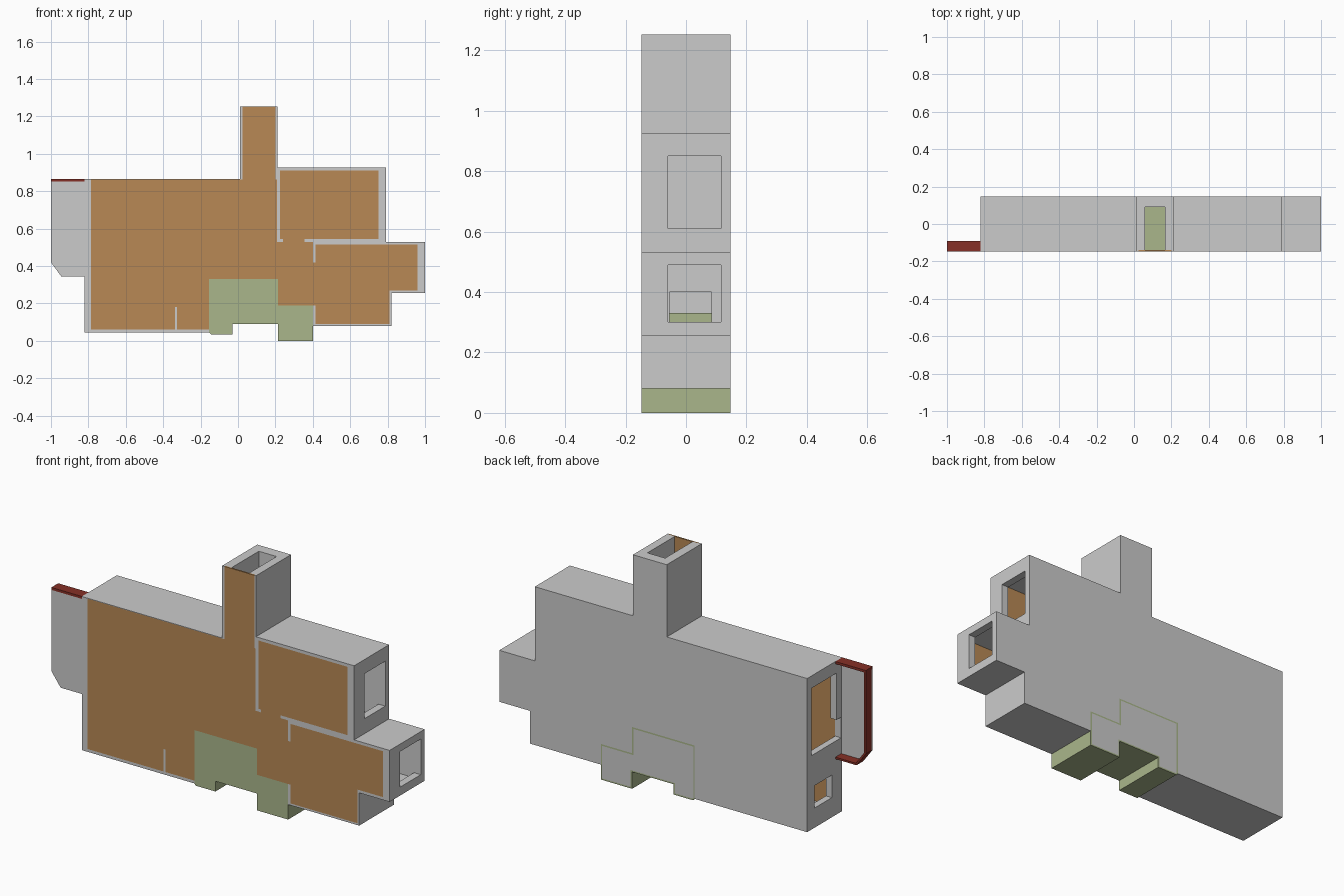
import bpy, bmesh

if "Cube" in bpy.data.objects:
    bpy.data.objects.remove(bpy.data.objects["Cube"])

FRONT, BACK, PANEL = -0.148, 0.148, -0.14


def material(name, rgb):
    m = bpy.data.materials.new(name)
    m.diffuse_color = (*rgb, 1)
    m.use_nodes = True
    m.node_tree.nodes["Principled BSDF"].inputs["Base Color"].default_value = m.diffuse_color
    return m


BROWN = material("brown", (0.48, 0.25, 0.09))
GREEN = material("green", (0.40, 0.47, 0.26))
RED = material("red", (0.24, 0.03, 0.02))


def prism(name, profile, y0, y1, mat=None):
    """Extrude an x-z profile from y0 to y1."""
    bm = bmesh.new()
    face = bm.faces.new([bm.verts.new((x, y0, z)) for x, z in profile])
    ext = bmesh.ops.extrude_face_region(bm, geom=[face])
    for v in ext["geom"]:
        if isinstance(v, bmesh.types.BMVert):
            v.co.y = y1
    bmesh.ops.recalc_face_normals(bm, faces=bm.faces)
    me = bpy.data.meshes.new(name)
    bm.to_mesh(me)
    bm.free()
    ob = bpy.data.objects.new(name, me)
    bpy.context.collection.objects.link(ob)
    if mat:
        me.materials.append(mat)
    return ob


def rect(x0, x1, z0, z1):
    return [(x0, z0), (x1, z0), (x1, z1), (x0, z1)]


def cut(target, profile, y0, y1):
    cutter = prism("cutter", profile, y0, y1)
    cutter.hide_render = True
    mod = target.modifiers.new("cut", 'BOOLEAN')
    mod.operation, mod.solver, mod.object = 'DIFFERENCE', 'EXACT', cutter
    bpy.context.view_layer.objects.active = target
    bpy.ops.object.modifier_apply(modifier=mod.name)
    bpy.data.objects.remove(cutter)


# House outline, notched where the green basement sits
shell = prism("house_shell", [
    (-.82, .045), (-.82, .866), (.01, .866), (.01, 1.252), (.21, 1.252),
    (.21, .926), (.79, .926), (.79, .53), (1, .53), (1, .255), (.82, .255),
    (.82, .08), (.40, .08), (.40, .19), (.215, .19), (.215, .33),
    (-.155, .33), (-.155, .045)], FRONT, BACK)

# Room outlines
low_wall = [(.215, .53), (.40, .53), (.40, .19), (.215, .19), (.215, .33),
            (-.155, .33), (-.155, .06), (-.325, .06), (-.325, .18),
            (-.337, .18), (-.337, .06), (-.785, .06)]
main_room = low_wall + [(-.785, .85), (.215, .85)]
main_front = low_wall + [(-.785, .863), (.025, .863), (.025, 1.252),
                         (.2, 1.252), (.2, .863), (.208, .863), (.208, .53)]
upper_room = [(.225, .545), (.24, .545), (.24, .53), (.355, .53),
              (.355, .545), (.75, .545), (.75, .91), (.225, .91)]
lower_room = [(.415, .09), (.81, .09), (.81, .27), (.96, .27), (.96, .515),
              (.415, .515)]
lower_front = lower_room + [(.415, .42), (.40, .42), (.40, .19), (.415, .19)]
main_front = main_front[1:-1] + [(.208, .53), (.40, .53)]

# Hollow rooms and chimney flue, then recess the front
for room in (main_room, upper_room, lower_room):
    cut(shell, room, PANEL, .12)
cut(shell, rect(.06, .165, .80, 1.3), PANEL - .004, .09)
fronts = (("main_room_front", main_front), ("upper_room_front", upper_room),
          ("lower_room_front", lower_front))
for name, profile in fronts:
    cut(shell, profile, -.2, PANEL)
    prism(name, profile, FRONT, PANEL, BROWN)

# Windows and inner door
cut(shell, rect(.70, .85, .61, .85), -.06, .115)
cut(shell, rect(.92, 1.1, .30, .49), -.06, .115)
cut(shell, rect(.38, .45, .20, .40), -.055, .085)
cut(shell, rect(-.9, -.75, .15, .27), -.06, .085)
cut(shell, rect(-.9, -.75, .44, .80), -.10, .11)
cut(shell, rect(-.9, -.75, .44, .55), -.138, -.09)

# Green basement: open tray with a grey back inside it
basement = prism("basement", [
    (-.155, .33), (.215, .33), (.215, .19), (.40, .19), (.40, 0), (.215, 0),
    (.215, .09), (-.03, .09), (-.03, .035), (-.145, .035), (-.155, .045)],
    FRONT, BACK, GREEN)
inner = [(-.147, .322), (.207, .322), (.207, .182), (.392, .182), (.392, .008),
         (.223, .008), (.223, .098), (-.038, .098), (-.038, .043),
         (-.142, .043), (-.147, .048)]
cut(basement, inner, PANEL, .2)
prism("basement_back", inner, .12, BACK)

# Side wing: grey plate edged by a red rim
prism("wing_plate", [(-1, .853), (-1, .42), (-.945, .345), (-.82, .345),
                     (-.82, .853)], FRONT, PANEL)
prism("wing_rim", [(-1, .853), (-1, .42), (-.945, .345), (-.82, .345),
                   (-.82, .355), (-.94, .355), (-.99, .424), (-.99, .853)],
      PANEL, -.09, RED)
prism("wing_top", rect(-1, -.82, .853, .866), FRONT, -.09, RED)
